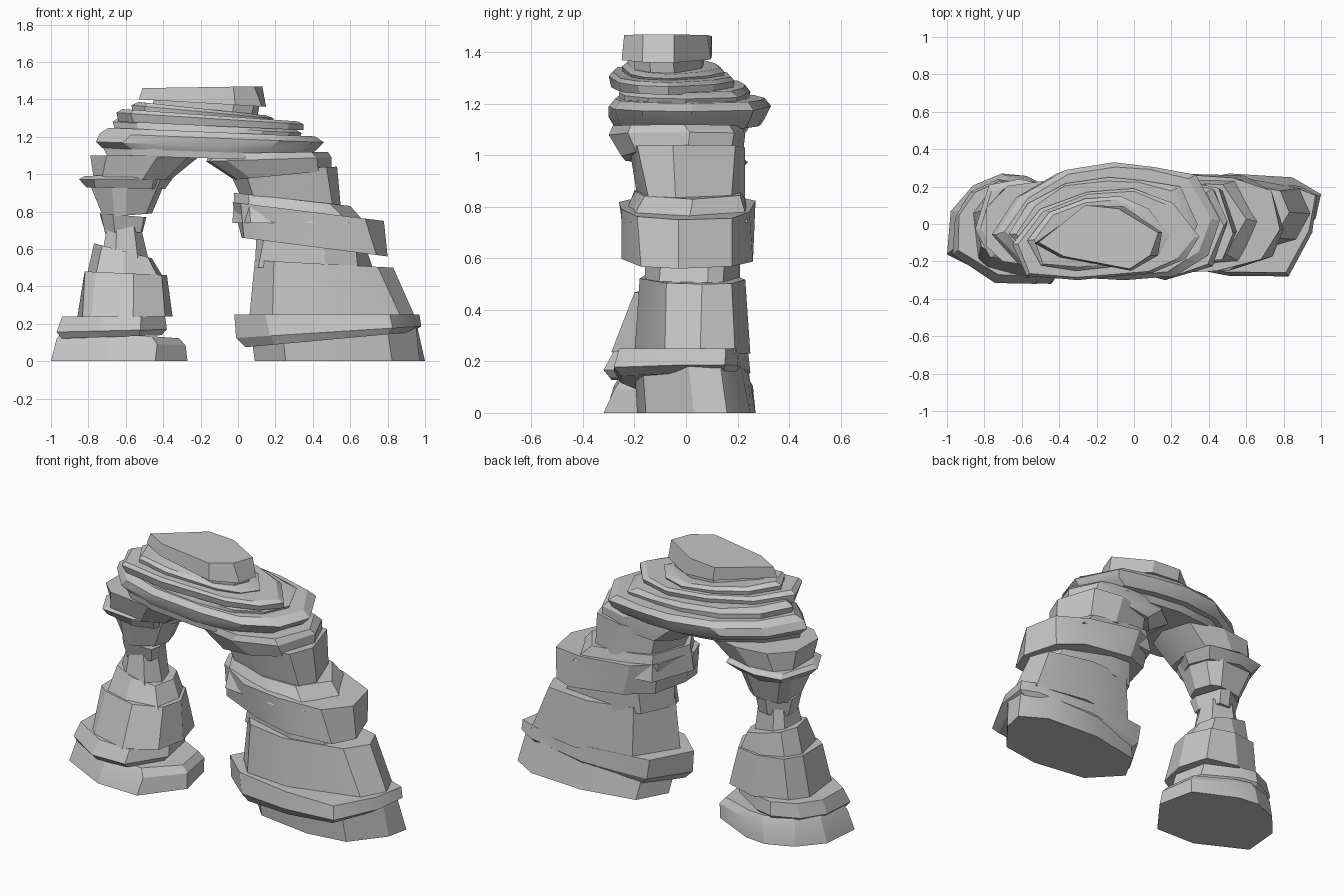
import bpy
import bmesh
import math
import random

cube = bpy.data.objects.get("Cube")
if cube:
    bpy.data.objects.remove(cube, do_unlink=True)

stone = bpy.data.materials.new("grey_stone")
stone.use_nodes = True
grey = (0.56, 0.56, 0.56, 1)
stone.diffuse_color = grey
stone.node_tree.nodes["Principled BSDF"].inputs["Base Color"].default_value = grey


def fit(values, low, high):
    """Stretch values so that they span exactly low to high."""
    a, b = min(values), max(values)
    return [low + (v - a) / (b - a) * (high - low) for v in values]


def boulder_outline(rng, sides):
    """Irregular rounded polygon."""
    points = []
    for i in range(sides):
        angle = (i + rng.uniform(-0.28, 0.28)) / sides * math.tau
        c, s = math.cos(angle), math.sin(angle)
        points.append((math.copysign(abs(c) ** 0.78, c), math.copysign(abs(s) ** 0.78, s)))
    return points


def slab(name, bottom, top, y, y_top=None, undercut=0.0, chamfer=0.0, sides=9, seed=1,
         footprint=None):
    """Faceted boulder; bottom and top give (left x, right x, left z, right z)."""
    rng = random.Random(seed)
    outline = footprint or boulder_outline(rng, sides)
    us = fit([p[0] for p in outline], -1, 1)
    vs = fit([p[1] for p in outline], -1, 1)
    jitter = 0.025 if footprint else 0.06
    bm = bmesh.new()

    def ring(level, depth, inset):
        x0, x1, z0, z1 = level
        dx, dy = (x1 - x0) * inset / 2, (depth[1] - depth[0]) * inset / 2
        xs = fit([u + rng.uniform(-jitter, jitter) for u in us], x0 + dx, x1 - dx)
        ys = fit([v + rng.uniform(-jitter, jitter) for v in vs], depth[0] + dy, depth[1] - dy)
        return [bm.verts.new((px, py, z0 + (z1 - z0) * (px - x0) / (x1 - x0)))
                for px, py in zip(xs, ys)]

    def between(t):
        return [b + (e - b) * t for b, e in zip(bottom[2:], top[2:])]

    y_top = y_top or y
    rings = [ring(bottom, y, undercut)]
    if undercut:
        # Lower rim overhanging the base
        rings.append(ring([*bottom[:2], *between(0.3)], y, 0))
    if chamfer:
        # Upper rim below the sloping edge
        rings.append(ring([*top[:2], *between(0.7)], y_top, 0))
    rings.append(ring(top, y_top, chamfer))
    count = len(outline)
    for low, high in zip(rings, rings[1:]):
        for i in range(count):
            j = (i + 1) % count
            bm.faces.new((low[i], low[j], high[j], high[i]))
    bm.faces.new(rings[0][::-1])
    bm.faces.new(rings[-1])
    bmesh.ops.recalc_face_normals(bm, faces=bm.faces)
    mesh = bpy.data.meshes.new(name)
    bm.to_mesh(mesh)
    bm.free()
    obj = bpy.data.objects.new(name, mesh)
    bpy.context.collection.objects.link(obj)
    mesh.materials.append(stone)
    bpy.ops.object.select_all(action="DESELECT")
    obj.select_set(True)
    bpy.context.view_layer.objects.active = obj
    bpy.ops.object.shade_smooth_by_angle(angle=math.radians(25))


# Footprints of the slabs with a distinctive outline
slender_base = [(-1, -0.16), (-0.71, -0.32), (-0.44, -0.32), (-0.27, -0.1), (-0.32, 0.13),
                (-0.57, 0.25), (-0.7, 0.27), (-0.87, 0.2), (-0.98, 0.06)]
broad_base = [(0.09, 0.03), (0.25, -0.14), (0.58, -0.19), (0.83, -0.15), (0.98, 0.03),
              (1, 0.16), (0.85, 0.24), (0.5, 0.27), (0.18, 0.2)]
broad_ledge = [(-0.02, -0.05), (0.15, -0.21), (0.5, -0.28), (0.83, -0.28), (0.96, -0.04),
               (0.99, 0.16), (0.89, 0.21), (0.5, 0.26), (0.12, 0.2)]
broad_block = [(0.06, -0.03), (0.17, -0.17), (0.45, -0.19), (0.85, -0.08), (0.94, 0.06),
               (0.88, 0.19), (0.55, 0.24), (0.2, 0.2)]
span_outline = [(-0.76, -0.05), (-0.6, -0.22), (-0.4, -0.29), (-0.05, -0.31), (0.2, -0.28),
                (0.38, -0.17), (0.46, 0.02), (0.33, 0.26), (0.1, 0.31), (-0.12, 0.33),
                (-0.4, 0.29), (-0.63, 0.15)]
layer_outline = [(-0.65, -0.08), (-0.57, -0.26), (-0.3, -0.29), (0.1, -0.25), (0.26, -0.17),
                 (0.35, -0.04), (0.2, 0.15), (0, 0.24), (-0.25, 0.22), (-0.5, 0.12)]
cap_outline = [(-0.52, -0.1), (-0.38, -0.18), (-0.02, -0.25), (0.11, -0.17), (0.14, -0.05),
               (-0.07, 0.09), (-0.25, 0.1)]

# Slender pillar
slab("slender_foot", bottom=(-1, -0.27, 0, 0), top=(-0.97, -0.28, 0.17, 0.12),
     y=(-0.32, 0.27), y_top=(-0.28, 0.26), chamfer=0.1, seed=3, footprint=slender_base)
slab("slender_foot_ledge", bottom=(-0.97, -0.38, 0.12, 0.14), top=(-0.94, -0.39, 0.24, 0.24),
     y=(-0.32, 0.24), y_top=(-0.28, 0.23), undercut=0.1, seed=4, footprint=slender_base)
slab("slender_lower_block", bottom=(-0.86, -0.35, 0.23, 0.24), top=(-0.82, -0.38, 0.48, 0.46),
     y=(-0.29, 0.22), y_top=(-0.2, 0.19), seed=5)
slab("slender_upper_block", bottom=(-0.81, -0.4, 0.45, 0.45), top=(-0.77, -0.46, 0.63, 0.55),
     y=(-0.19, 0.18), y_top=(-0.13, 0.15), sides=8, seed=6)
slab("slender_neck", bottom=(-0.73, -0.48, 0.55, 0.55), top=(-0.7, -0.52, 0.72, 0.72),
     y=(-0.13, 0.12), y_top=(-0.1, 0.1), sides=7, seed=7)
slab("slender_collar", bottom=(-0.71, -0.51, 0.68, 0.69), top=(-0.74, -0.49, 0.79, 0.77),
     y=(-0.1, 0.11), y_top=(-0.13, 0.13), sides=7, seed=8)
slab("slender_bowl", bottom=(-0.72, -0.46, 0.77, 0.79), top=(-0.79, -0.38, 0.94, 0.98),
     y=(-0.13, 0.13), y_top=(-0.18, 0.19), seed=9)
slab("slender_brim", bottom=(-0.81, -0.39, 0.93, 0.92), top=(-0.85, -0.35, 0.99, 1),
     y=(-0.18, 0.2), y_top=(-0.2, 0.24), chamfer=0.12, sides=8, seed=10)
slab("slender_shoulder", bottom=(-0.77, -0.36, 0.97, 0.97), top=(-0.79, -0.2, 1.1, 1.1),
     y=(-0.19, 0.2), y_top=(-0.24, 0.23), seed=11)

# Broad pillar
slab("broad_foot", bottom=(0.09, 1, 0, 0), top=(0.07, 0.95, 0.14, 0.22),
     y=(-0.19, 0.27), y_top=(-0.2, 0.24), seed=12, footprint=broad_base)
slab("broad_foot_ledge", bottom=(-0.01, 0.98, 0.07, 0.16), top=(-0.02, 0.97, 0.25, 0.25),
     y=(-0.28, 0.25), y_top=(-0.26, 0.24), undercut=0.1, seed=13, footprint=broad_ledge)
slab("broad_lower_block", bottom=(0.06, 0.95, 0.23, 0.23), top=(0.09, 0.83, 0.54, 0.5),
     y=(-0.2, 0.25), y_top=(-0.18, 0.23), seed=14, footprint=broad_block)
slab("broad_waist", bottom=(0.09, 0.72, 0.5, 0.5), top=(0.1, 0.68, 0.7, 0.62),
     y=(-0.16, 0.21), sides=8, seed=15)
slab("broad_middle_block", bottom=(0.02, 0.8, 0.66, 0.56), top=(-0.03, 0.78, 0.85, 0.75),
     y=(-0.25, 0.26), y_top=(-0.26, 0.27), sides=10, seed=16)
slab("broad_middle_ledge", bottom=(-0.03, 0.68, 0.74, 0.74), top=(-0.02, 0.6, 0.9, 0.83),
     y=(-0.25, 0.25), y_top=(-0.2, 0.22), sides=8, seed=17)
slab("broad_upper_block", bottom=(0.02, 0.55, 0.87, 0.82), top=(-0.05, 0.53, 1.02, 1.04),
     y=(-0.19, 0.23), y_top=(-0.22, 0.23), sides=8, seed=18)
slab("broad_shoulder", bottom=(-0.02, 0.5, 0.97, 1.02), top=(-0.17, 0.5, 1.11, 1.12),
     y=(-0.25, 0.22), y_top=(-0.3, 0.23), chamfer=0.06, seed=19)

# Layered span across both pillars
slab("span_underside", bottom=(-0.7, 0.38, 1.1, 1.07), top=(-0.73, 0.4, 1.16, 1.14),
     y=(-0.27, 0.23), y_top=(-0.28, 0.27), seed=20, footprint=span_outline)
slab("span_main_layer", bottom=(-0.76, 0.42, 1.14, 1.1), top=(-0.74, 0.46, 1.25, 1.2),
     y=(-0.3, 0.31), y_top=(-0.3, 0.33), undercut=0.06, chamfer=0.08, seed=21,
     footprint=span_outline)
slab("span_second_layer", bottom=(-0.65, 0.32, 1.21, 1.17), top=(-0.67, 0.34, 1.31, 1.24),
     y=(-0.26, 0.24), y_top=(-0.26, 0.25), chamfer=0.08, seed=22, footprint=span_outline)
slab("span_third_layer", bottom=(-0.64, 0.35, 1.28, 1.235), top=(-0.65, 0.35, 1.35, 1.28),
     y=(-0.29, 0.18), y_top=(-0.3, 0.19), chamfer=0.06, seed=23, footprint=layer_outline)
slab("span_fourth_layer", bottom=(-0.56, 0.18, 1.32, 1.27), top=(-0.57, 0.19, 1.39, 1.31),
     y=(-0.24, 0.14), y_top=(-0.25, 0.15), chamfer=0.1, seed=24, footprint=layer_outline)
slab("cap_stone_seat", bottom=(-0.46, 0.1, 1.33, 1.29), top=(-0.45, 0.12, 1.41, 1.39),
     y=(-0.2, 0.07), seed=25, footprint=cap_outline)
slab("cap_stone", bottom=(-0.53, 0.15, 1.4, 1.36), top=(-0.51, 0.13, 1.46, 1.47),
     y=(-0.25, 0.1), y_top=(-0.24, 0.1), seed=26, footprint=cap_outline)
